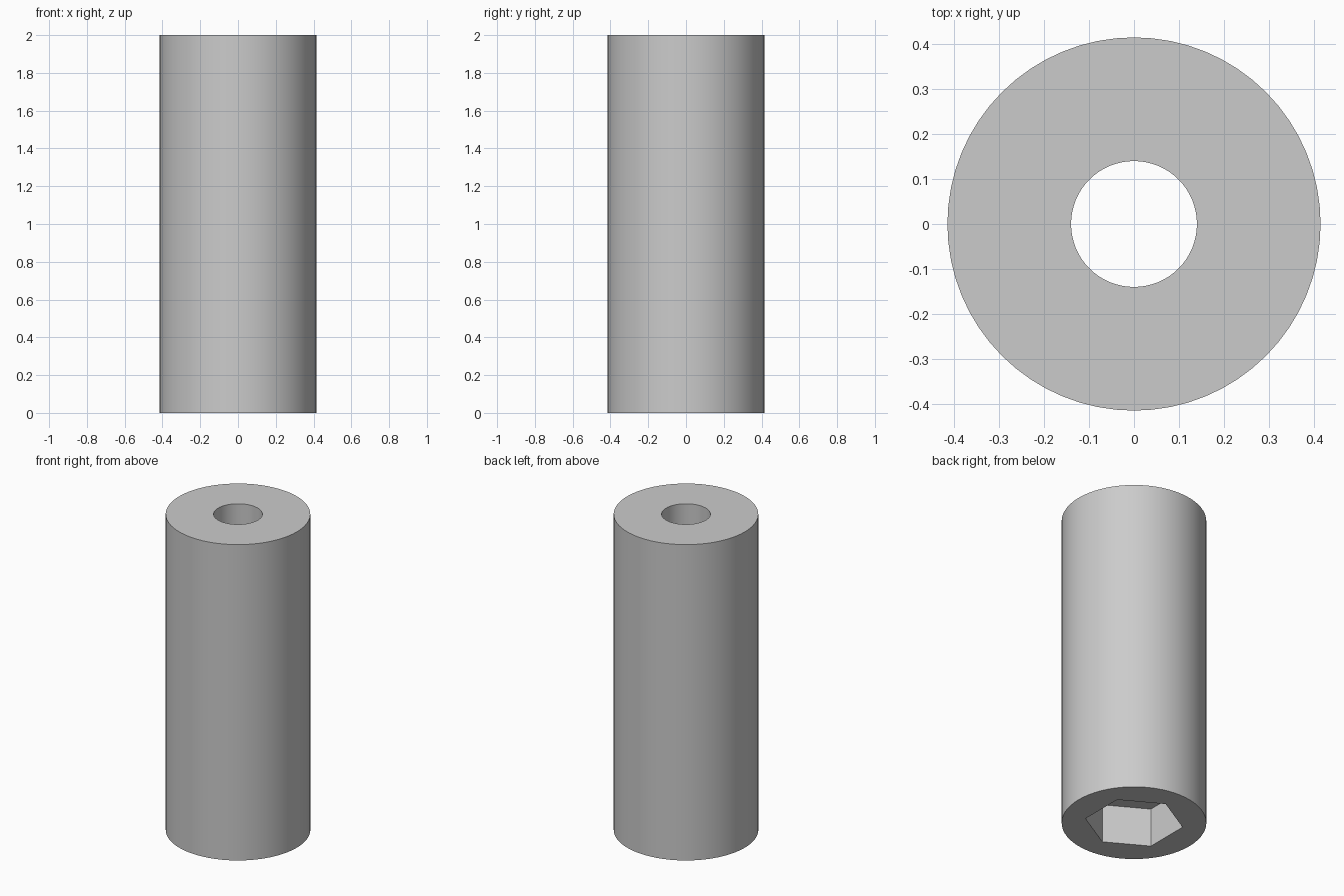
import bpy
import math

HEIGHT = 2.0
OUTER_RADIUS = 0.415
BORE_RADIUS = 0.14
POCKET_RADIUS = 0.283   # hexagon corner to centre
POCKET_DEPTH = 0.245
SIDES = 64

default_cube = bpy.data.objects.get("Cube")
if default_cube:
    bpy.data.objects.remove(default_cube, do_unlink=True)

# Single plain grey
grey = bpy.data.materials.new("light_grey")
grey.use_nodes = True
colour = (0.6, 0.6, 0.6, 1.0)
grey.diffuse_color = colour
grey.node_tree.nodes["Principled BSDF"].inputs["Base Color"].default_value = colour


def prism(name, sides, radius, bottom, top, turn=0.0):
    """Upright prism between two heights."""
    bpy.ops.mesh.primitive_cylinder_add(
        vertices=sides, radius=radius, depth=top - bottom,
        location=(0, 0, (top + bottom) / 2), rotation=(0, 0, turn))
    obj = bpy.context.object
    obj.name = name
    obj.data.materials.append(grey)
    return obj


def cut(target, cutter):
    """Subtract the cutter from the target, then discard it."""
    cutter.hide_render = True
    mod = target.modifiers.new("cut", 'BOOLEAN')
    mod.operation = 'DIFFERENCE'
    mod.solver = 'EXACT'
    mod.object = cutter
    bpy.ops.object.select_all(action='DESELECT')
    bpy.context.view_layer.objects.active = target
    target.select_set(True)
    bpy.ops.object.modifier_apply(modifier=mod.name)
    bpy.data.objects.remove(cutter, do_unlink=True)


# Round body
spacer = prism("spacer_body", SIDES, OUTER_RADIUS, 0, HEIGHT)

# Through bore, then hexagonal pocket in the underside with corners on the y axis
cut(spacer, prism("bore_cutter", SIDES, BORE_RADIUS, -0.1, HEIGHT + 0.1))
cut(spacer, prism("hex_pocket_cutter", 6, POCKET_RADIUS, -0.1, POCKET_DEPTH))

# Smooth round walls, sharp rims and pocket edges
bpy.ops.object.shade_smooth_by_angle(angle=math.radians(30))
